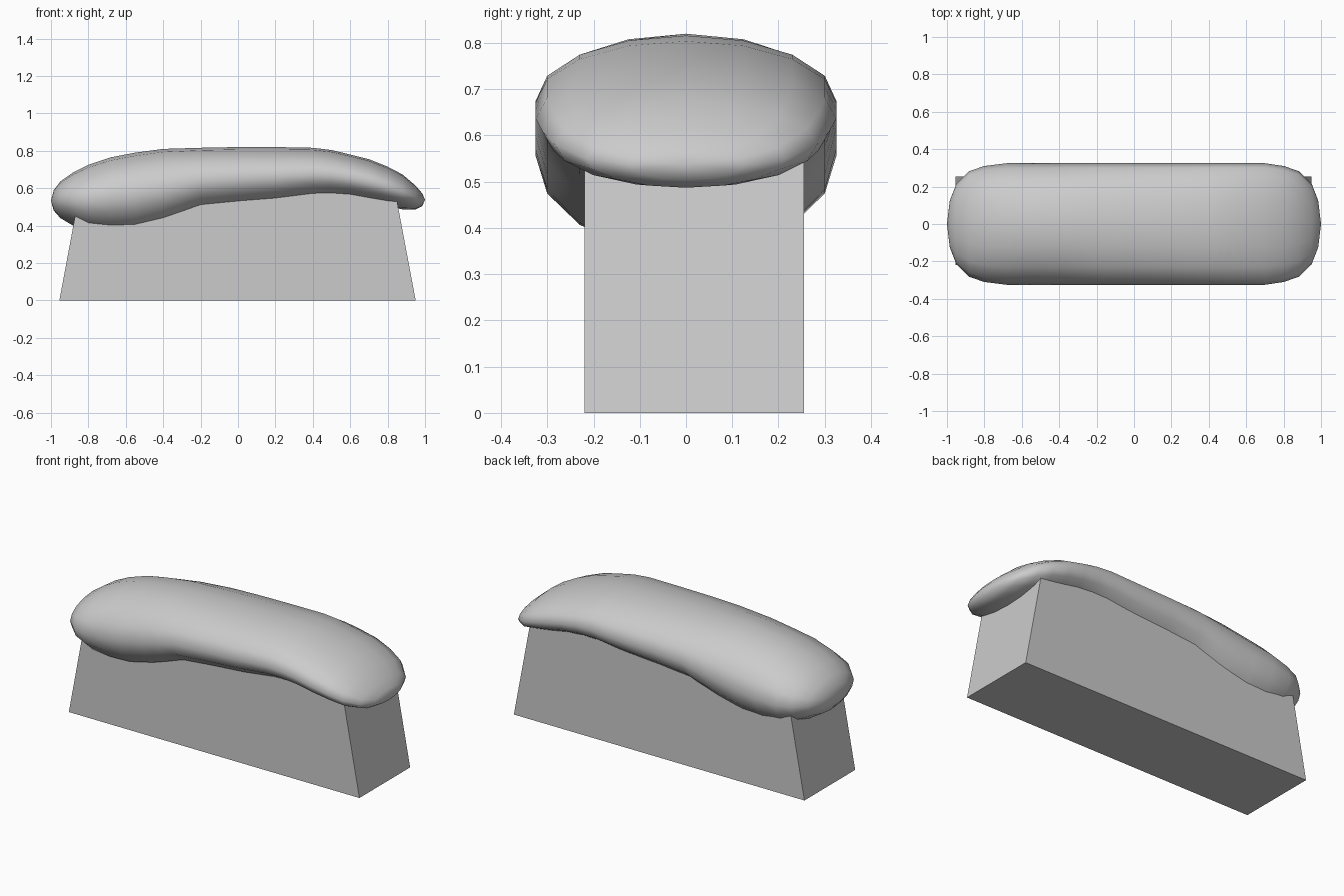
import bpy, bmesh, math

if "Cube" in bpy.data.objects:
    bpy.data.objects.remove(bpy.data.objects["Cube"])


def make_object(name, bm):
    bmesh.ops.recalc_face_normals(bm, faces=bm.faces)
    mesh = bpy.data.meshes.new(name)
    bm.to_mesh(mesh)
    bm.free()
    obj = bpy.data.objects.new(name, mesh)
    bpy.context.collection.objects.link(obj)
    return obj


# Supporting block: tapered side profile extruded along y, top hidden in the pad
profile = [(-0.955, 0), (0.95, 0), (0.838, 0.595), (0.5, 0.67),
           (0, 0.655), (-0.4, 0.62), (-0.858, 0.52)]
bm = bmesh.new()
face = bm.faces.new([bm.verts.new((x, -0.22, z)) for x, z in profile])
ext = bmesh.ops.extrude_face_region(bm, geom=[face])
bmesh.ops.translate(bm, vec=(0, 0.475, 0),
                    verts=[v for v in ext["geom"] if isinstance(v, bmesh.types.BMVert)])
make_object("base_block", bm)

# Curved pad: elliptical sections (x, centre z, half height, half width)
sections = [
    (-0.985, 0.535, 0.055, 0.125), (-0.95, 0.538, 0.098, 0.215),
    (-0.88, 0.542, 0.143, 0.283), (-0.80, 0.543, 0.182, 0.31),
    (-0.68, 0.555, 0.210, 0.325), (-0.55, 0.568, 0.222, 0.325),
    (-0.40, 0.597, 0.213, 0.325), (-0.30, 0.618, 0.195, 0.325),
    (-0.20, 0.640, 0.176, 0.325), (0.0, 0.653, 0.167, 0.325),
    (0.20, 0.662, 0.158, 0.325), (0.40, 0.675, 0.141, 0.325),
    (0.50, 0.671, 0.133, 0.325), (0.60, 0.657, 0.123, 0.325),
    (0.70, 0.636, 0.119, 0.325), (0.80, 0.608, 0.107, 0.31),
    (0.88, 0.580, 0.093, 0.283), (0.95, 0.550, 0.063, 0.215),
    (0.985, 0.538, 0.034, 0.125),
]
SIDES = 16
bm = bmesh.new()
rings = []
for x, cz, h, w in sections:
    angles = [2 * math.pi * i / SIDES for i in range(SIDES)]
    rings.append([bm.verts.new((x, w * math.cos(a), cz + h * math.sin(a))) for a in angles])
for a, b in zip(rings, rings[1:]):
    for i in range(SIDES):
        j = (i + 1) % SIDES
        bm.faces.new((a[i], a[j], b[j], b[i]))
for ring, x, z in ((rings[0], -1, 0.533), (rings[-1], 1, 0.538)):
    tip = bm.verts.new((x, 0, z))
    for i in range(SIDES):
        bm.faces.new((ring[i], ring[(i + 1) % SIDES], tip))
for f in bm.faces:
    f.smooth = True
make_object("curved_pad", bm)
